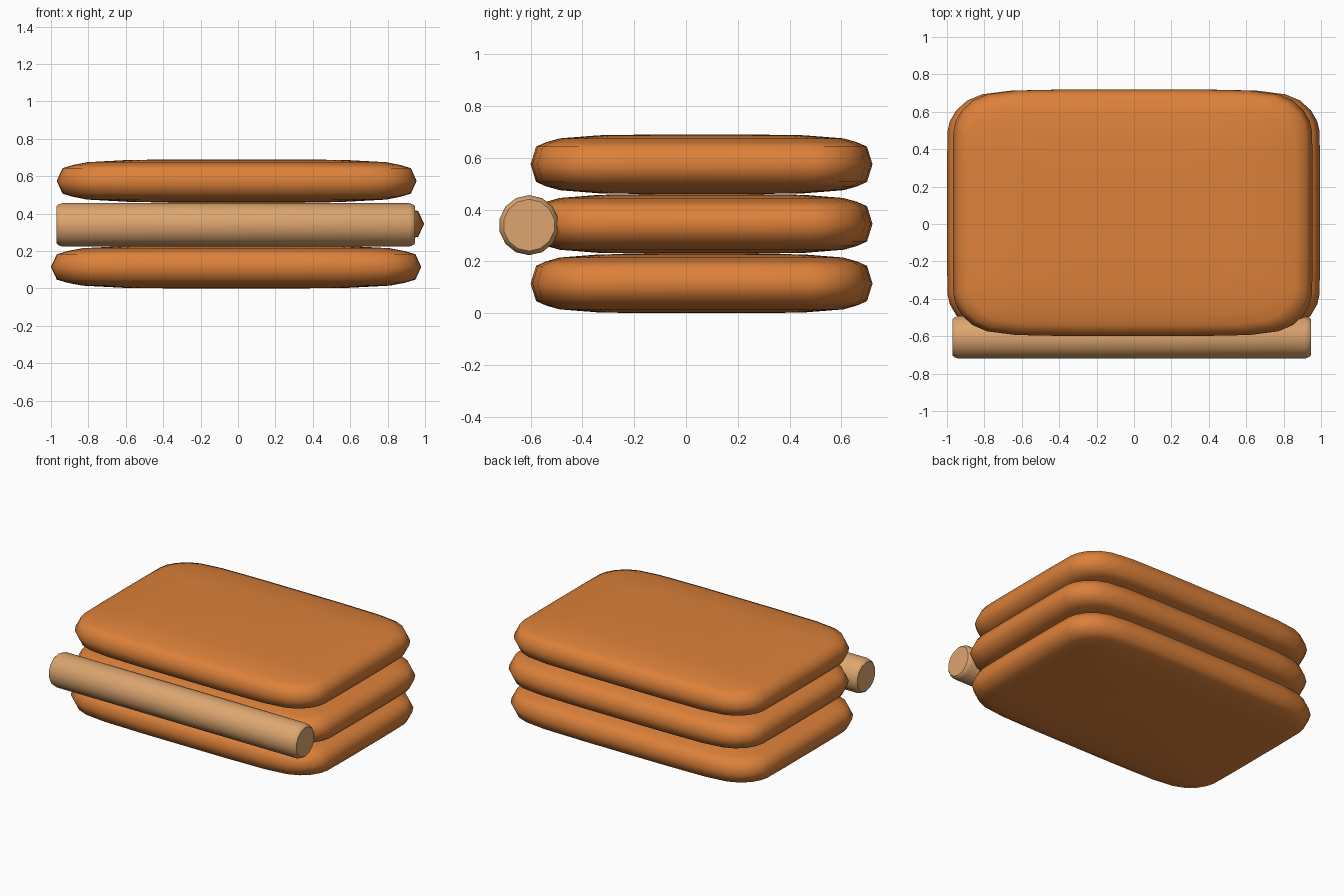
import bpy, bmesh, math

if "Cube" in bpy.data.objects:
    bpy.data.objects.remove(bpy.data.objects["Cube"])


def material(name, rgb):
    m = bpy.data.materials.new(name)
    m.diffuse_color = (*rgb, 1)
    m.use_nodes = True
    m.node_tree.nodes["Principled BSDF"].inputs["Base Color"].default_value = m.diffuse_color
    return m


ORANGE = material("orange_fabric", (0.72, 0.22, 0.042))
TAN = material("tan_fabric", (0.72, 0.38, 0.16))


def loft(name, rings, mat, angle):
    """Skin a list of closed rings; end rings are capped."""
    bm = bmesh.new()
    loops = [[bm.verts.new(p) for p in ring] for ring in rings]
    n = len(loops[0])
    for a, b in zip(loops, loops[1:]):
        for i in range(n):
            j = (i + 1) % n
            bm.faces.new((a[i], a[j], b[j], b[i]))
    bm.faces.new(loops[0][::-1])
    bm.faces.new(loops[-1])
    bmesh.ops.recalc_face_normals(bm, faces=bm.faces)
    me = bpy.data.meshes.new(name)
    bm.to_mesh(me)
    bm.free()
    me.materials.append(mat)
    ob = bpy.data.objects.new(name, me)
    bpy.context.collection.objects.link(ob)
    bpy.ops.object.select_all(action='DESELECT')
    bpy.context.view_layer.objects.active = ob
    ob.select_set(True)
    bpy.ops.object.shade_smooth_by_angle(angle=math.radians(angle))
    return ob


# Quarter of the rounded cushion outline, mirrored into a full loop
quarter = [(1, 0), (1, .35), (.997, .66), (.985, .74), (.95, .83),
           (.89, .91), (.81, .96), (.65, .99), (.33, 1)]
half = quarter + [(0, 1)] + [(-x, y) for x, y in quarter[::-1]]
outline = half + [(-x, -y) for x, y in half[1:-1]]

# Pillow cross-section: outline scale and height from the middle
upper = [(.968, .068), (.91, .085), (.83, .1), (.6, .112), (.3, .115)]
section = [(s, -z) for s, z in upper[::-1]] + [(1, 0)] + upper


def cushion(name, cx, half_x, cz):
    rings = [[(cx + x * s * half_x, 0.06 + y * s * 0.66, cz + z)
              for x, y in outline] for s, z in section]
    return loft(name, rings, ORANGE, 80)


# Three stacked cushions
cushion("bottom_cushion", -0.01, 0.99, 0.115)
cushion("middle_cushion", 0.015, 0.98, 0.345)
cushion("top_cushion", -0.007, 0.962, 0.575)

# Bolster roll along the front, with rounded ends
SIDES = 14
roll = [(-.97, .1), (-.962, .108), (-.94, .116),
        (.915, .116), (.937, .108), (.945, .1)]
loft("bolster_roll",
     [[(x, -0.606 + r * math.cos(a), 0.34 + r * math.sin(a))
       for a in (math.tau * (i + .5) / SIDES for i in range(SIDES))]
      for x, r in roll], TAN, 40)
